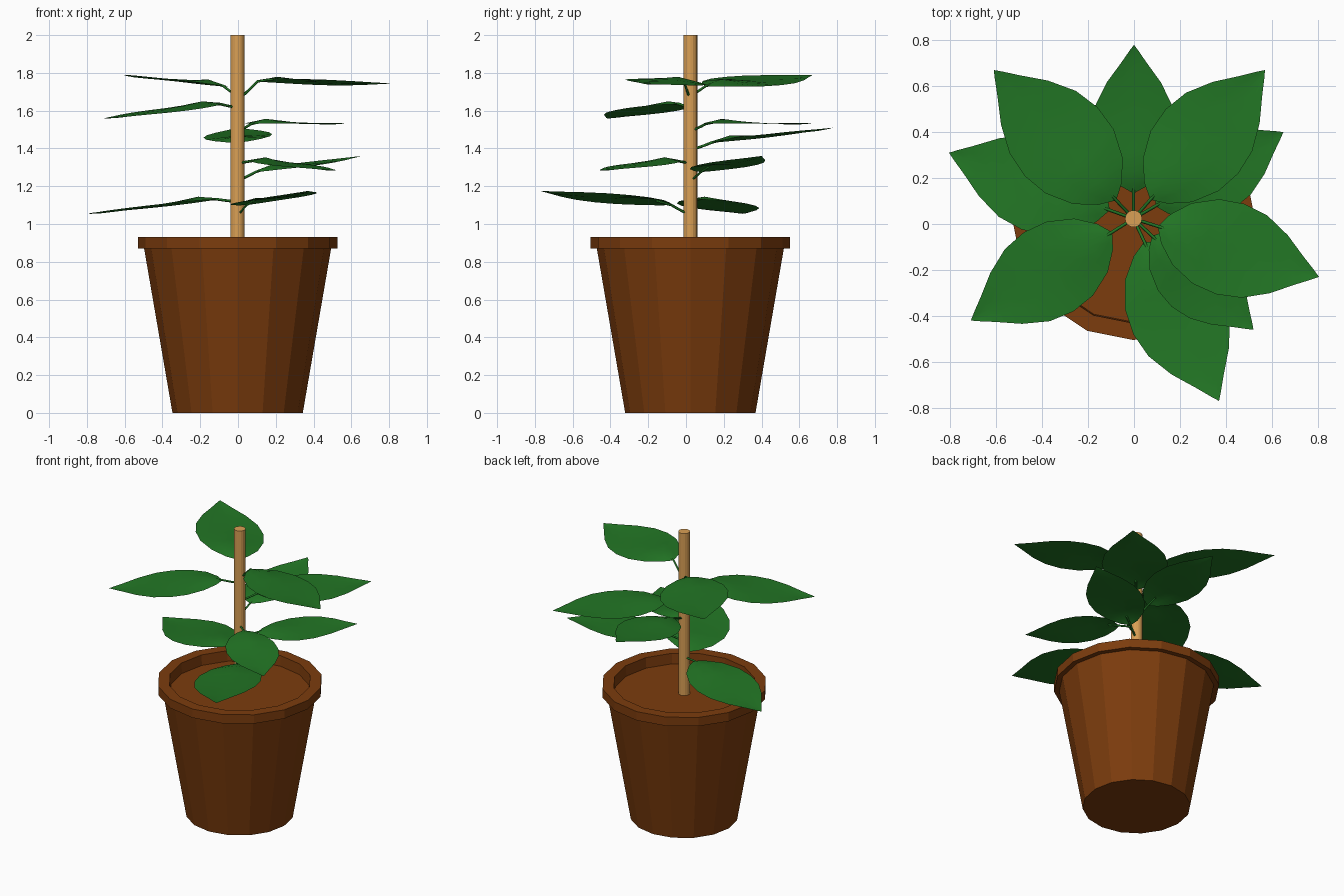
import bpy, bmesh, math
from mathutils import Vector

if "Cube" in bpy.data.objects:
    bpy.data.objects.remove(bpy.data.objects["Cube"])

CX, CY = -0.002, 0.023


def material(name, rgb):
    m = bpy.data.materials.new(name)
    m.diffuse_color = (*rgb, 1)
    m.use_nodes = True
    m.node_tree.nodes["Principled BSDF"].inputs["Base Color"].default_value = m.diffuse_color
    return m


CLAY = material("clay", (0.2, 0.045, 0.004))
WOOD = material("wood", (0.7, 0.35, 0.09))
GREEN = material("leaf_green", (0.016, 0.18, 0.018))


def finish(bm, name, mat):
    mesh = bpy.data.meshes.new(name)
    bm.to_mesh(mesh)
    bm.free()
    mesh.materials.append(mat)
    ob = bpy.data.objects.new(name, mesh)
    bpy.context.collection.objects.link(ob)
    return ob


def lathe(name, profile, sides, mat):
    """Revolve (radius, z) points and cap both ends."""
    bm = bmesh.new()
    rings = []
    for r, z in profile:
        rings.append([bm.verts.new((CX + r * math.cos(2 * math.pi * i / sides),
                                    CY + r * math.sin(2 * math.pi * i / sides), z))
                      for i in range(sides)])
    for a, b in zip(rings, rings[1:]):
        for i in range(sides):
            j = (i + 1) % sides
            bm.faces.new((a[i], a[j], b[j], b[i]))
    bm.faces.new(rings[0][::-1])
    bm.faces.new(rings[-1])
    return finish(bm, name, mat)


# Pot with rim and sunken soil floor
lathe("pot", [(0.345, 0), (0.495, 0.87), (0.528, 0.87), (0.528, 0.932),
              (0.455, 0.932), (0.45, 0.86)], 16, CLAY)

# Straight stem
lathe("stem", [(0.037, 0.85), (0.037, 2.0)], 16, WOOD)

# Leaf outline: (position along blade, half width / length, midrib lift)
OUTLINE = [(0.05, 0.09, 0.012), (0.15, 0.19, 0.026), (0.3, 0.262, 0.014),
           (0.45, 0.28, 0.002), (0.6, 0.255, -0.003), (0.75, 0.18, -0.006),
           (0.88, 0.085, -0.007), (0.96, 0.03, -0.004)]
START = 0.11


def leaf(name, tip, z_stalk, z_base, roll):
    tip = Vector(tip)
    flat = Vector((tip.x - CX, tip.y - CY, 0))
    d = flat.normalized()
    side = Vector((-d.y, d.x, roll))
    base = Vector((CX, CY, z_base)) + d * START
    length = flat.length - START
    bm = bmesh.new()
    # Blade: each station is edge, half, midrib, half, edge
    rows = []
    for t, w, lift in OUTLINE:
        p = base.lerp(tip, t)
        rows.append([bm.verts.new(p + side * (s * w * length)
                                  + Vector((0, 0, lift * (1 - 0.9 * abs(s)))))
                     for s in (-1, -0.5, 0, 0.5, 1)])
    for a, b in zip(rows, rows[1:]):
        for i in range(4):
            bm.faces.new((a[i + 1], a[i], b[i], b[i + 1]))
    v0, v1 = bm.verts.new(base), bm.verts.new(tip)
    for i in range(4):
        bm.faces.new((v0, rows[0][i], rows[0][i + 1]))
        bm.faces.new((v1, rows[-1][i + 1], rows[-1][i]))
    bmesh.ops.recalc_face_normals(bm, faces=bm.faces)
    if sum(f.normal.z for f in bm.faces) < 0:
        bmesh.ops.reverse_faces(bm, faces=bm.faces)
    ob = finish(bm, name, GREEN)
    for p in ob.data.polygons:
        p.use_smooth = True

    # Thin stalk joining blade to stem
    curve = bpy.data.curves.new(name + "_stalk", 'CURVE')
    curve.dimensions = '3D'
    curve.bevel_depth = 0.007
    curve.bevel_resolution = 0
    curve.use_fill_caps = True
    sp = curve.splines.new('POLY')
    pts = [Vector((CX, CY, z_stalk)) + d * 0.03,
           Vector((CX, CY, z_stalk * 0.4 + z_base * 0.6)) + d * 0.08,
           base, base.lerp(tip, 0.12) + Vector((0, 0, 0.014))]
    sp.points.add(len(pts) - 1)
    for q, p in zip(sp.points, pts):
        q.co = (*p, 1)
    curve.materials.append(GREEN)
    bpy.context.collection.objects.link(
        bpy.data.objects.new(name + "_stalk", curve))


# Nine leaves around the stem: tip, stalk height, blade base height, roll
LEAVES = [((-0.61, 0.67, 1.79), 1.69, 1.73, 0.10),
          ((0.805, -0.23, 1.745), 1.68, 1.755, -0.08),
          ((-0.71, -0.42, 1.56), 1.62, 1.635, 0.0),
          ((0.57, 0.67, 1.535), 1.50, 1.53, 0.0),
          ((0.0, 0.78, 1.51), 1.40, 1.43, -0.05),
          ((0.65, 0.40, 1.36), 1.24, 1.275, 0.0),
          ((0.52, -0.46, 1.285), 1.325, 1.335, 0.0),
          ((0.37, -0.77, 1.175), 1.06, 1.10, 0.09),
          ((-0.805, 0.31, 1.055), 1.12, 1.13, 0.0)]
for n, args in enumerate(LEAVES, 1):
    leaf(f"leaf_{n}", *args)
